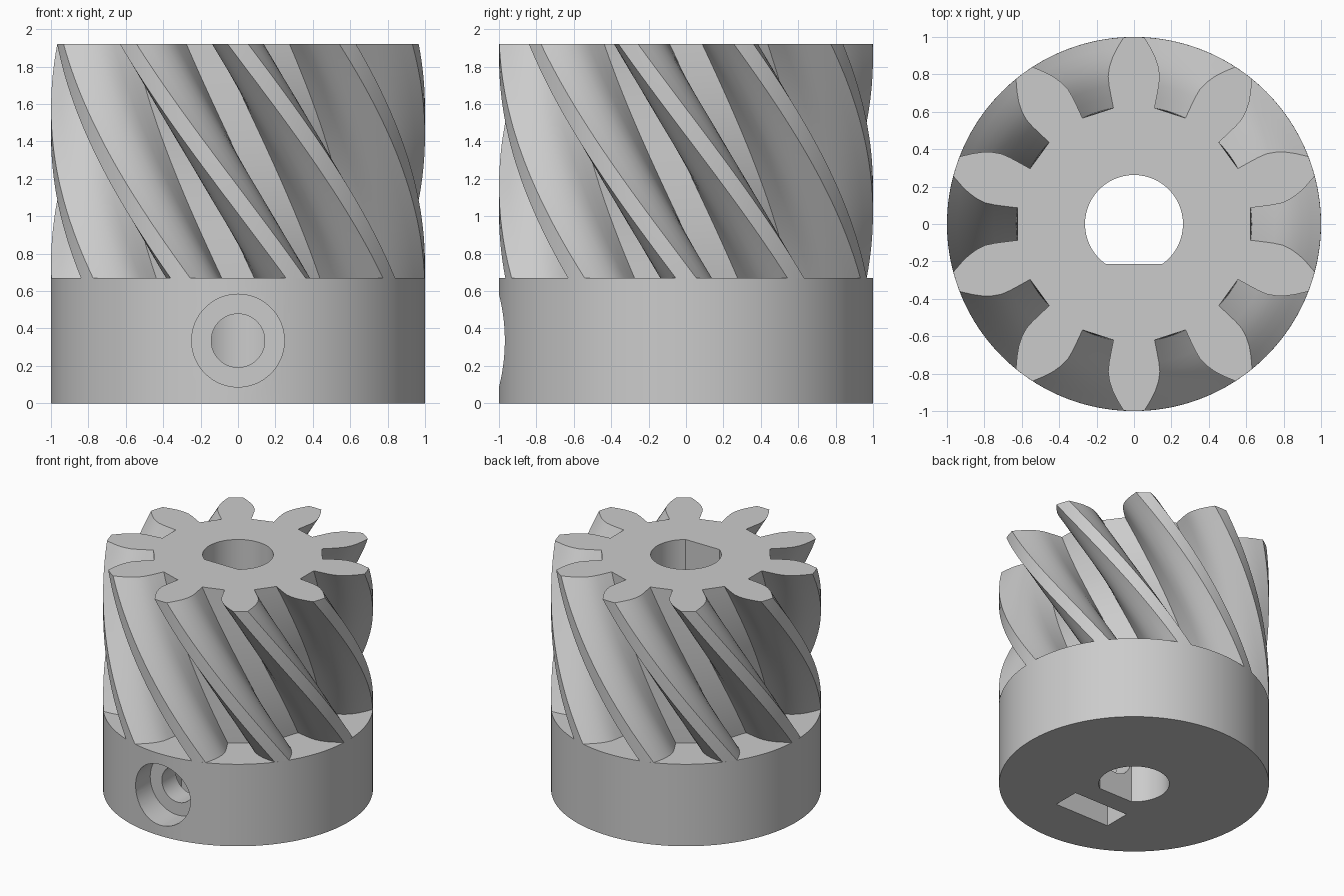
import bpy, bmesh, math
from math import sin, cos, pi, radians
from mathutils import Matrix

cube = bpy.data.objects.get("Cube")
if cube:
    bpy.data.objects.remove(cube, do_unlink=True)

HEIGHT, COLLAR_TOP, TEETH = 1.92, 0.67, 10

metal = bpy.data.materials.new("light_grey_metal")
metal.use_nodes = True
grey = (0.6, 0.6, 0.6, 1)
metal.diffuse_color = grey
metal.node_tree.nodes["Principled BSDF"].inputs["Base Color"].default_value = grey


def prism(name, outline, z0, z1, steps=1, twist=0.0, matrix=None):
    """Extrude a closed outline upwards; twist is the turn at the bottom, fading to zero at the top."""
    bm = bmesh.new()
    rings = []
    for i in range(steps + 1):
        t = i / steps
        a = twist * (1 - t)
        rings.append([bm.verts.new((x * cos(a) - y * sin(a), x * sin(a) + y * cos(a),
                                    z0 + (z1 - z0) * t)) for x, y in outline])
    n = len(outline)
    for low, high in zip(rings, rings[1:]):
        for j in range(n):
            k = (j + 1) % n
            bm.faces.new((low[j], low[k], high[k], high[j]))
    bm.faces.new(rings[0][::-1])
    bm.faces.new(rings[-1])
    if matrix:
        bm.transform(matrix)
    bmesh.ops.recalc_face_normals(bm, faces=bm.faces)
    mesh = bpy.data.meshes.new(name)
    bm.to_mesh(mesh)
    bm.free()
    mesh.materials.append(metal)
    obj = bpy.data.objects.new(name, mesh)
    bpy.context.collection.objects.link(obj)
    return obj


def circle(radius, n):
    return [(radius * cos(2 * pi * i / n), radius * sin(2 * pi * i / n)) for i in range(n)]


def activate(obj):
    bpy.ops.object.select_all(action='DESELECT')
    obj.select_set(True)
    bpy.context.view_layer.objects.active = obj


def cut(obj, cutter):
    activate(obj)
    mod = obj.modifiers.new("cut", 'BOOLEAN')
    mod.operation = 'DIFFERENCE'
    mod.solver = 'EXACT'
    mod.object = cutter
    bpy.ops.object.modifier_apply(modifier=mod.name)


# Outline of the toothed part: half a tooth as (half width, distance out), mirrored and repeated
flank = [(0.11, 0.62), (0.122, 0.68), (0.133, 0.74), (0.138, 0.79),
         (0.131, 0.84), (0.115, 0.89), (0.09, 0.94), (0.055, 0.998)]
tooth = [(r, -w) for w, r in flank] + [(1.0, 0.0)] + [(r, w) for w, r in reversed(flank)]
gear_outline = []
for i in range(TEETH):
    a = pi / 2 + 2 * pi * i / TEETH
    gear_outline += [(x * cos(a) - y * sin(a), x * sin(a) + y * cos(a)) for x, y in tooth]

helical_gear = prism("helical_gear", gear_outline, COLLAR_TOP, HEIGHT, 28, radians(54))
collar = prism("collar", circle(1.0, 128), 0, COLLAR_TOP)

# Cutters: shaft bore with a flat, nut slot, screw hole and its counterbore
half_flat = math.asin(0.213 / 0.262)
bore_outline = [(0.262 * cos(a), 0.262 * sin(a)) for a in
                (-half_flat + (pi + 2 * half_flat) * i / 48 for i in range(49))]
bore = prism("bore_cutter", bore_outline, -0.1, 2.1)
slot = prism("nut_slot_cutter", [(-0.247, -0.6), (0.247, -0.6), (0.247, -0.38), (-0.247, -0.38)],
             -0.1, 0.585)
to_front = Matrix.Translation((0, 0, 0.335)) @ Matrix.Rotation(pi / 2, 4, 'X')
counterbore = prism("counterbore_cutter", circle(0.248, 64), 0.78, 1.1, matrix=to_front)
screw_hole = prism("screw_hole_cutter", circle(0.143, 48), 0.05, 0.9, matrix=to_front)

cut(helical_gear, bore)
for cutter in (bore, slot, counterbore, screw_hole):
    cut(collar, cutter)
for cutter in (bore, slot, counterbore, screw_hole):
    bpy.data.objects.remove(cutter, do_unlink=True)

# Smooth shading with crisp edges
for obj in (helical_gear, collar):
    activate(obj)
    bpy.ops.object.shade_smooth_by_angle(angle=radians(28))
